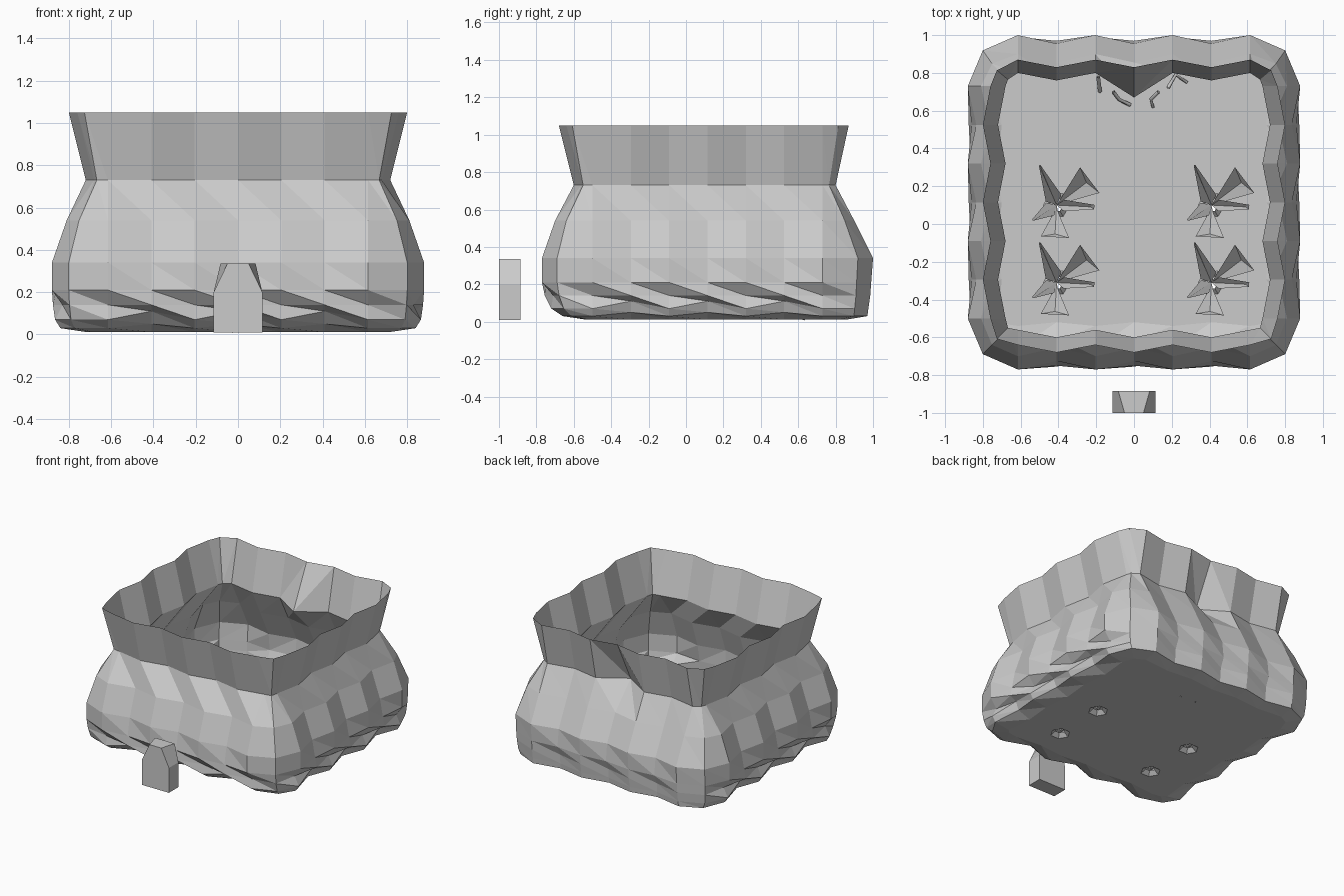
import bpy
import bmesh
import math
from mathutils import Vector

cube = bpy.data.objects.get("Cube")
if cube:
    bpy.data.objects.remove(cube)

grey = bpy.data.materials.new("stone grey")
grey.use_nodes = True
COLOUR = (0.6, 0.6, 0.6, 1)
grey.diffuse_color = COLOUR
grey.node_tree.nodes["Principled BSDF"].inputs["Base Color"].default_value = COLOUR


def finish(bm, name):
    mesh = bpy.data.meshes.new(name)
    bm.to_mesh(mesh)
    bm.free()
    mesh.materials.append(grey)
    obj = bpy.data.objects.new(name, mesh)
    bpy.context.collection.objects.link(obj)


# Wall cross-section: a rounded rectangle whose sides zigzag in and out
STEPS = 7
SIDE_X, FRONT_Y, BACK_Y = 0.615, -0.5, 0.73
PLANTS = [("back_right", -0.41, 0.1), ("back_left", 0.41, 0.1),
          ("front_right", -0.41, -0.31), ("front_left", 0.41, -0.31)]


def ring(z, half_x, front, back, ripple, phase=0, lift=0, cut=0.3, dent=0):
    pts = []
    sides = [((-SIDE_X, front), (SIDE_X, front), (0, 1)),
             ((half_x, FRONT_Y), (half_x, BACK_Y), (-1, 0)),
             ((SIDE_X, back), (-SIDE_X, back), (0, -1)),
             ((-half_x, BACK_Y), (-half_x, FRONT_Y), (1, 0))]
    corners = [(1, front, FRONT_Y), (1, back, BACK_Y),
               (-1, back, BACK_Y), (-1, front, FRONT_Y)]
    for k, (start, end, inward) in enumerate(sides):
        shift = 0 if k == 2 else phase
        for i in range(STEPS):
            p = Vector(start).lerp(Vector(end), i / (STEPS - 1))
            push = ripple * ((i + shift) % 2)
            if k == 2 and i == STEPS // 2:
                push += dent
            p += Vector(inward) * push
            pts.append((p.x, p.y, z + (lift * (i % 2) if k != 2 else 0)))
        # Corner point between this side and the next
        sign, y, base = corners[k]
        pts.append((sign * (half_x - cut * (half_x - SIDE_X)),
                    y - cut * (y - base), z))
    return pts


rows = [dict(z=0.012, half_x=0.72, front=-0.54, back=0.86, ripple=0.02),
        dict(z=0.03, half_x=0.84, front=-0.66, back=0.97, ripple=0.04, lift=0.02),
        dict(z=0.07, half_x=0.865, front=-0.72, back=0.975, ripple=0.04, lift=0.04),
        dict(z=0.14, half_x=0.875, front=-0.755, back=0.985, ripple=0.045, phase=1),
        dict(z=0.21, half_x=0.88, front=-0.77, back=0.99, ripple=0.02),
        dict(z=0.34, half_x=0.88, front=-0.77, back=1.0, ripple=0.045),
        dict(z=0.54, half_x=0.81, front=-0.70, back=0.9, ripple=0.045),
        dict(z=0.73, half_x=0.72, front=-0.60, back=0.80, ripple=0.04,
             phase=1, cut=0.5, dent=0.09),
        dict(z=1.05, half_x=0.80, front=-0.68, back=0.87, ripple=0.04,
             phase=1, cut=0.4)]

bm = bmesh.new()
loops = [[bm.verts.new(p) for p in ring(**row)] for row in rows]
for low, high in zip(loops, loops[1:]):
    n = len(low)
    for i in range(n):
        j = (i + 1) % n
        bm.faces.new((low[i], low[j], high[i]))
        bm.faces.new((low[j], high[j], high[i]))

# Floor with a small raised, open crater under every plant
floor_edges = [bm.edges.get((a, b))
               for a, b in zip(loops[0], loops[0][1:] + loops[0][:1])]
crater_pairs = []
for _, cx, cy in PLANTS:
    outer, inner = [
        [bm.verts.new((cx + r * math.cos(a), cy + r * math.sin(a), z))
         for a in (math.tau * i / 6 for i in range(6))]
        for r, z in ((0.07, 0.012), (0.035, 0.04))]
    floor_edges += [bm.edges.new((outer[i - 1], outer[i])) for i in range(6)]
    crater_pairs.append((outer, inner))
bmesh.ops.triangle_fill(bm, edges=floor_edges, use_beauty=True, normal=(0, 0, -1))
for outer, inner in crater_pairs:
    for i in range(6):
        bm.faces.new((outer[i], outer[i - 1], inner[i - 1], inner[i]))
finish(bm, "cave_wall_and_floor")

# Marker block with a tapered head
bm = bmesh.new()
levels = [(0.01, 0.115, 0.115), (0.2, 0.115, 0.115), (0.335, 0.05, 0.083)]
stack = []
for z, fx, bx in levels:
    stack.append([bm.verts.new(c) for c in ((-fx, -1, z), (fx, -1, z),
                                            (bx, -0.885, z), (-bx, -0.885, z))])
for low, high in zip(stack, stack[1:]):
    for i in range(4):
        j = (i + 1) % 4
        bm.faces.new((low[i], low[j], high[j], high[i]))
bm.faces.new(stack[0][::-1])
bm.faces.new(stack[-1])
finish(bm, "marker_block")

# Leaf blades: angle, reach, half width at the base and at the tip, tip height
blades = [(113, 0.23, 0.045, 0.004, 0.26), (37, 0.22, 0.015, 0.085, 0.2),
          (-3, 0.2, 0.03, 0.012, 0.24), (-93, 0.17, 0.012, 0.075, 0.16),
          (212, 0.15, 0.04, 0.004, 0.28)]


def plant(name, cx, cy):
    bm = bmesh.new()
    for angle, reach, base_w, tip_w, tip_z in blades:
        a = math.radians(angle)
        out = Vector((math.cos(a), math.sin(a), 0))
        across = Vector((-out.y, out.x, 0))

        def at(r, w, z):
            return bm.verts.new(Vector((cx, cy, z)) + out * r + across * w)

        root = at(0, 0, 0.02)
        left, right = at(0.04, base_w, 0.08), at(0.04, -base_w, 0.06)
        fold = at(reach * 0.9, 0, tip_z - 0.05)
        tip_left, tip_right = at(reach, tip_w, tip_z), at(reach, -tip_w, tip_z - 0.02)
        bm.faces.new((root, fold, tip_left, left))
        bm.faces.new((root, right, tip_right, fold))
        bm.faces.new((fold, tip_right, tip_left))
    finish(bm, name)


for place, cx, cy in PLANTS:
    plant(f"{place}_plant", cx, cy)


# Small bent twigs lying at the back wall
def twig(name, path):
    curve = bpy.data.curves.new(name, "CURVE")
    curve.dimensions = "3D"
    curve.bevel_depth = 0.01
    curve.bevel_resolution = 0
    spline = curve.splines.new("POLY")
    spline.points.add(len(path) - 1)
    for point, co in zip(spline.points, path):
        point.co = (*co, 1)
    curve.materials.append(grey)
    bpy.context.collection.objects.link(bpy.data.objects.new(name, curve))


twig("twig_a", [(-0.19, 0.78, 0.1), (-0.18, 0.7, 0.02)])
twig("twig_b", [(-0.11, 0.7, 0.1), (-0.08, 0.66, 0.06), (-0.02, 0.63, 0.015)])
twig("twig_c", [(0.13, 0.7, 0.1), (0.09, 0.66, 0.06), (0.1, 0.62, 0.015)])
twig("twig_d", [(0.18, 0.72, 0.1), (0.22, 0.79, 0.06), (0.28, 0.75, 0.02)])
